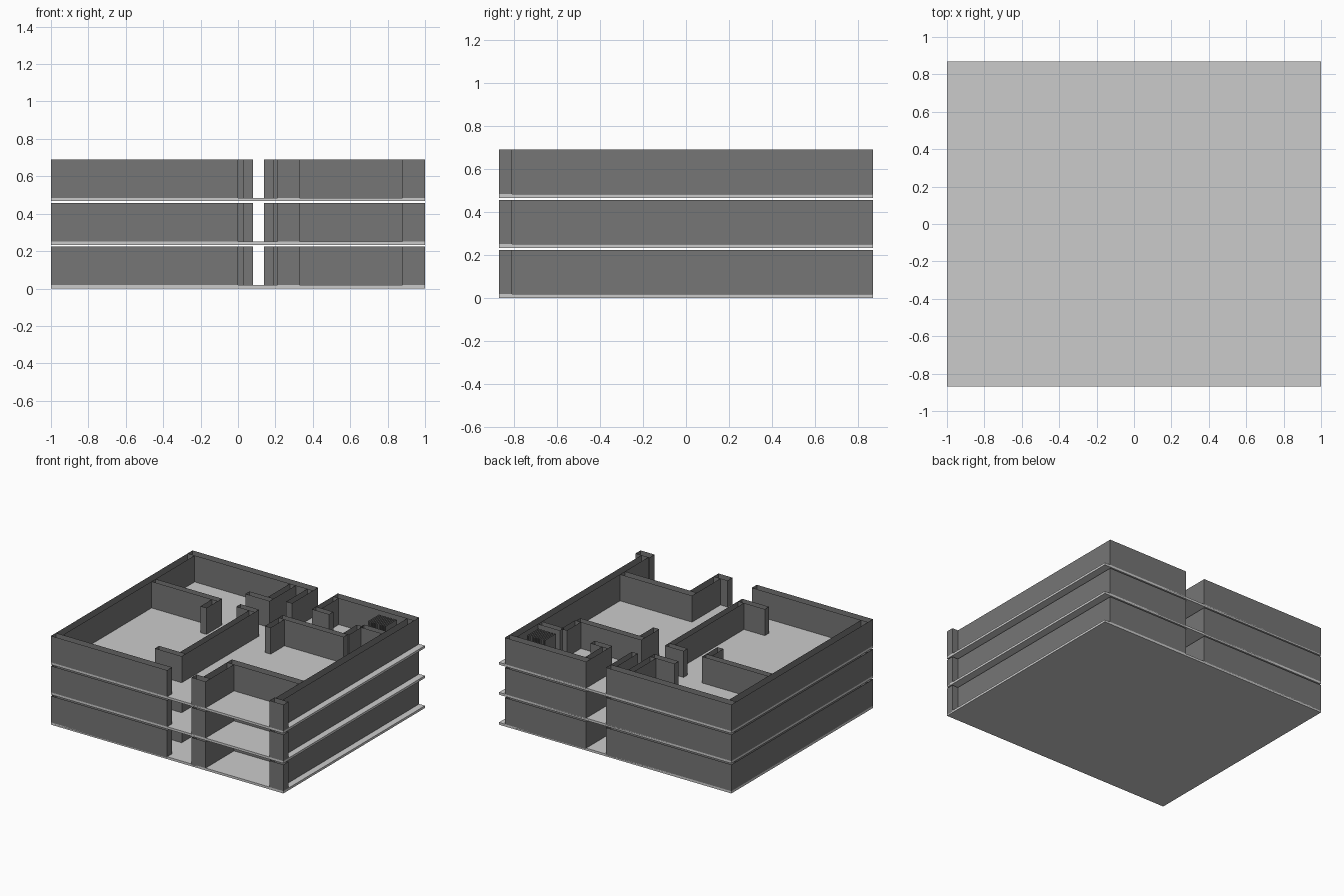
import bpy, bmesh

if "Cube" in bpy.data.objects:
    bpy.data.objects.remove(bpy.data.objects["Cube"])

PITCH, SLAB, Z0, Z1 = 0.2335, 0.018, 0.009, 0.224
X, Y, T = 1.0, 0.87, 0.06

dark = bpy.data.materials.new("dark_grey_wall")
dark.diffuse_color = (0.18, 0.18, 0.18, 1)
dark.use_nodes = True
dark.node_tree.nodes["Principled BSDF"].inputs["Base Color"].default_value = dark.diffuse_color


def add_box(bm, x0, x1, y0, y1, z0, z1, capped):
    """Box from its limits; uncapped boxes are open wall shells."""
    lo = [bm.verts.new((x, y, z0)) for x, y in ((x0, y0), (x1, y0), (x1, y1), (x0, y1))]
    hi = [bm.verts.new((v.co.x, v.co.y, z1)) for v in lo]
    for i in range(4):
        j = (i + 1) % 4
        bm.faces.new((lo[i], lo[j], hi[j], hi[i]))
    if capped:
        bm.faces.new(lo[::-1])
        bm.faces.new(hi)


def make(name, rects, z0, z1, capped=False, mat=None):
    bm = bmesh.new()
    for r in rects:
        add_box(bm, *r, z0, z1, capped)
    me = bpy.data.meshes.new(name)
    bm.to_mesh(me)
    bm.free()
    ob = bpy.data.objects.new(name, me)
    bpy.context.collection.objects.link(ob)
    if mat:
        me.materials.append(mat)
    return ob


# Plan rectangles: x0, x1, y0, y1
outer = [
    (-X, -X + T, -Y + T, Y - T),        # left wall
    (-X, 0.0, -Y, -Y + T),              # front wall
    (0.88, X, -Y, -Y + T),              # front right post
    (0.89, 0.95, -Y + T, Y - T),        # right wall
    (-X, 0.08, Y - T, Y),               # back wall, left of entrance
    (0.25, 0.95, Y - T, Y),             # back wall, right of entrance
]
balcony = [
    (0.21, 0.33, -Y, -Y + T),           # front pier
    (0.27, 0.33, -Y + T, -0.52),        # balcony side wall
    (0.27, 0.89, -0.52, -0.46),         # balcony rear wall
]
partitions = [
    (-0.94, -0.37, 0.28, 0.33),         # left rear room and its return
    (-0.42, -0.37, 0.14, 0.28),
    (-0.10, -0.05, -0.57, 0.28),        # central wall with end pieces
    (-0.28, -0.05, -0.62, -0.57),
    (-0.21, -0.05, 0.28, 0.33),
    (0.14, 0.70, 0.30, 0.35),           # right rear room and its return
    (0.14, 0.19, 0.13, 0.30),
]
service = [
    (-0.28, -0.07, 0.49, 0.54),         # bathroom
    (-0.12, -0.07, 0.54, 0.81),
    (0.03, 0.08, 0.55, 0.81),           # entrance corridor
    (0.25, 0.30, 0.60, 0.81),
    (0.25, 0.40, 0.55, 0.60),
    (0.66, 0.71, 0.35, 0.52),           # wet room
    (0.70, 0.89, 0.50, 0.55),
]
# Closely spaced upright slats in the rear right shaft
slats = [(0.69 + i * 0.0136, 0.693 + i * 0.0136, 0.61, 0.75) for i in range(12)]

for n in range(3):
    z = n * PITCH
    make(f"floor_slab_{n+1}", [(-X, X, -Y, Y)], z, z + SLAB, True)
    for name, rects in (("outer_walls", outer), ("balcony_walls", balcony),
                        ("partition_walls", partitions), ("service_walls", service),
                        ("shaft_slats", slats)):
        make(f"{name}_{n+1}", rects, z + Z0, z + Z1, False, dark)
